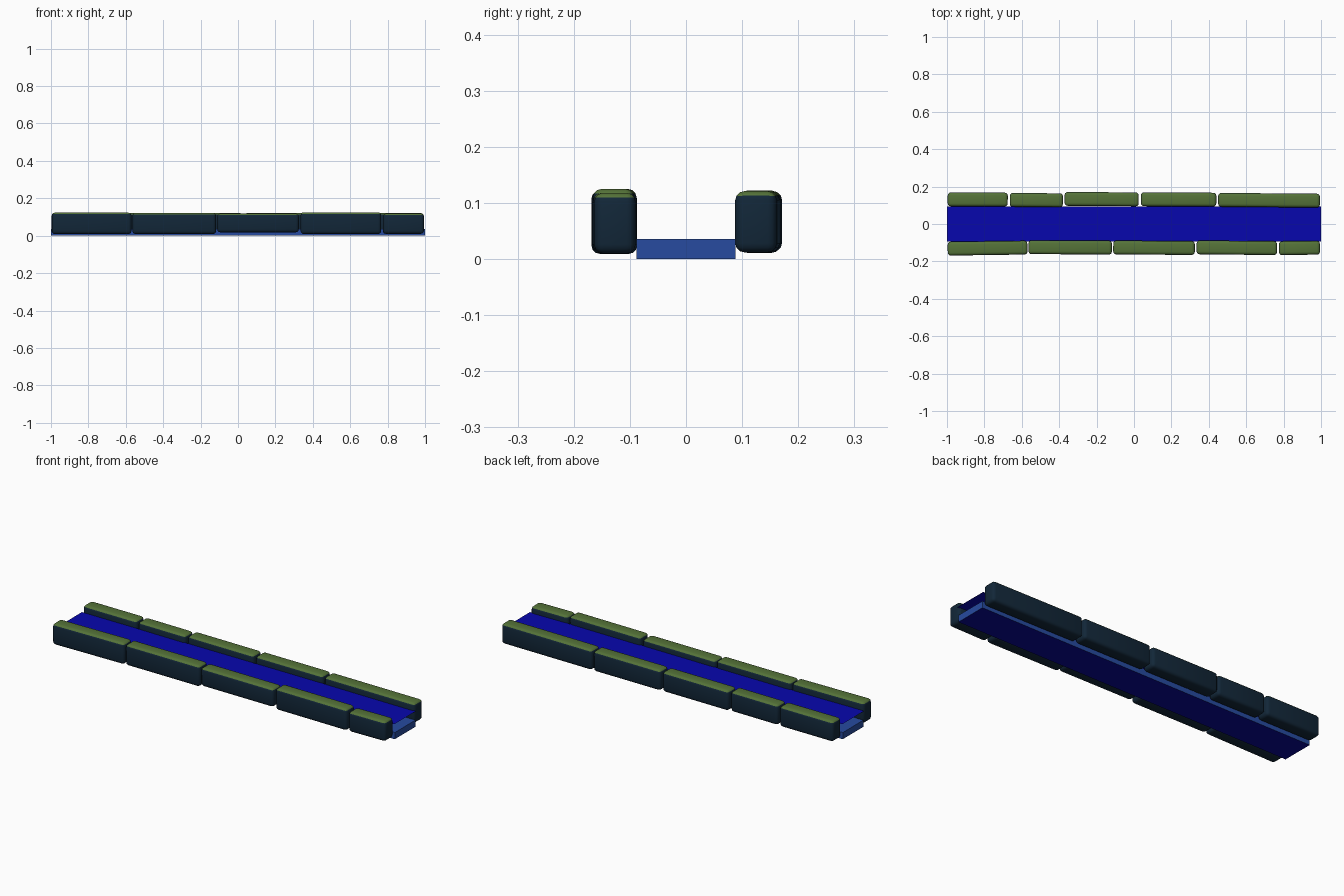
import bpy, bmesh, math

if "Cube" in bpy.data.objects:
    bpy.data.objects.remove(bpy.data.objects["Cube"])


def material(name, color):
    m = bpy.data.materials.new(name)
    m.diffuse_color = (*color, 1)
    m.use_nodes = True
    m.node_tree.nodes["Principled BSDF"].inputs["Base Color"].default_value = m.diffuse_color
    return m


MOSS = material("moss_green", (0.09, 0.17, 0.04))
STONE = material("dark_stone", (0.006, 0.02, 0.04))
BLUE = material("water_blue", (0.002, 0.002, 0.42))
BED = material("bed_blue", (0.02, 0.07, 0.35))
DEEP = material("bed_underside_blue", (0.002, 0.002, 0.3))


def link(name, bm, mats):
    me = bpy.data.meshes.new(name)
    bm.to_mesh(me)
    bm.free()
    for m in mats:
        me.materials.append(m)
    ob = bpy.data.objects.new(name, me)
    bpy.context.collection.objects.link(ob)
    return ob


def box(name, lo, hi, mats, bevel=0.0, yaw=0.0, split=0.5):
    bm = bmesh.new()
    bmesh.ops.create_cube(bm, size=1)
    bmesh.ops.scale(bm, vec=[b - a for a, b in zip(lo, hi)], verts=bm.verts)
    if bevel:
        bmesh.ops.bevel(bm, geom=bm.edges[:], offset=bevel, segments=3,
                        profile=0.5, affect='EDGES')
    bm.normal_update()
    for f in bm.faces:
        f.smooth = bevel > 0
        # second colour on faces that do not point upward enough
        f.material_index = int(f.normal.z < split)
    ob = link(name, bm, mats)
    ob.location = [(a + b) / 2 for a, b in zip(lo, hi)]
    ob.rotation_euler.z = math.radians(yaw)
    return ob


# solid channel bed
box("channel_bed", (-1, -0.088, 0), (1, 0.088, 0.036), [BED, DEEP], split=-0.5)

# thin water surface above the bed
bm = bmesh.new()
bmesh.ops.create_grid(bm, x_segments=1, y_segments=1, size=1)
bmesh.ops.scale(bm, vec=(1, 0.094, 1), verts=bm.verts)
link("water_surface", bm, [BLUE]).location.z = 0.083

# curb stones: x start, x end, y centre, bottom, top, yaw in degrees
front = [(-0.996, -0.570, -0.129, 0.009, 0.123, 0.8),
         (-0.564, -0.118, -0.125, 0.009, 0.122, -0.3),
         (-0.111, 0.325, -0.127, 0.018, 0.118, -0.4),
         (0.335, 0.765, -0.127, 0.009, 0.125, -0.6),
         (0.775, 0.994, -0.128, 0.010, 0.118, 0.8)]
back = [(-0.996, -0.675, 0.131, 0.011, 0.121, -0.2),
        (-0.664, -0.380, 0.128, 0.012, 0.121, -0.6),
        (-0.371, 0.025, 0.133, 0.013, 0.121, -0.4),
        (0.037, 0.440, 0.131, 0.012, 0.122, -0.3),
        (0.450, 0.994, 0.127, 0.012, 0.121, -0.5)]

for side, row in (("front", front), ("back", back)):
    for i, (x0, x1, y, z0, z1, yaw) in enumerate(row, 1):
        box(f"{side}_curb_stone_{i}", (x0, y - 0.037, z0), (x1, y + 0.037, z1),
            [MOSS, STONE], bevel=0.016, yaw=yaw)
